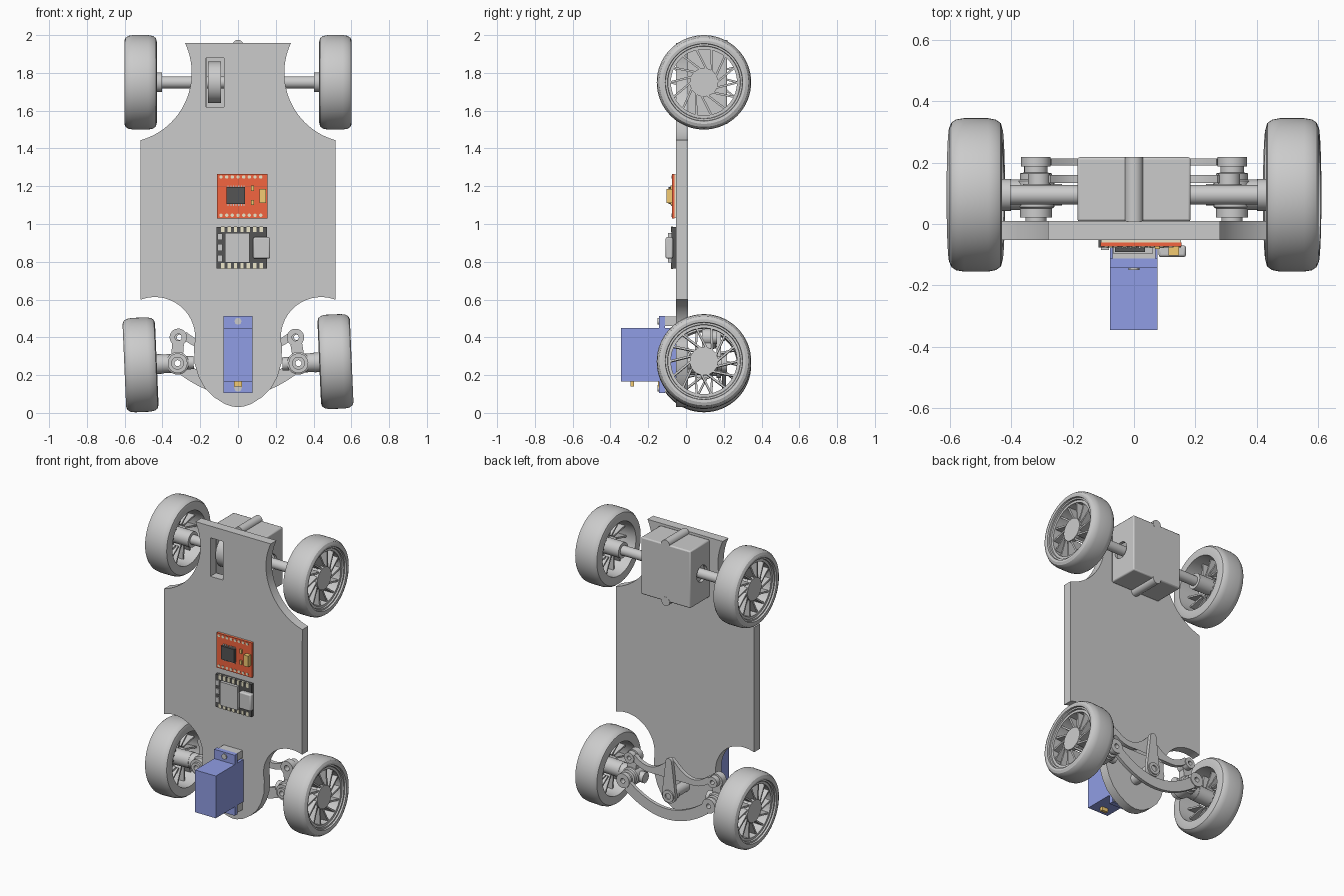
import bpy, bmesh
from math import sin, cos, pi, radians, hypot
from mathutils import Matrix, Vector

if "Cube" in bpy.data.objects:
    bpy.data.objects.remove(bpy.data.objects["Cube"])

I4 = Matrix.Identity(4)
AY = 0.095                      # y of the wheel axles


def material(name, rgb):
    m = bpy.data.materials.new(name)
    m.diffuse_color = (*rgb, 1)
    m.use_nodes = True
    m.node_tree.nodes["Principled BSDF"].inputs["Base Color"].default_value = m.diffuse_color
    return m


BLUE = material("blue", (0.28, 0.34, 0.78))
RED = material("red", (0.9, 0.13, 0.05))
DARK = material("dark", (0.09, 0.09, 0.09))
GOLD = material("gold", (0.9, 0.6, 0.17))
PALE = material("pale", (0.85, 0.8, 0.6))


def finish(name, bm, mat, M):
    bmesh.ops.remove_doubles(bm, verts=bm.verts, dist=1e-6)
    bmesh.ops.recalc_face_normals(bm, faces=bm.faces)
    bm.transform(M)
    me = bpy.data.meshes.new(name)
    bm.to_mesh(me)
    ob = bpy.data.objects.new(name, me)
    bpy.context.collection.objects.link(ob)
    if mat:
        me.materials.append(mat)
    return ob


def boxes(name, spans, mat=None):
    """Each span is x0, x1, y0, y1, z0, z1."""
    bm = bmesh.new()
    for x0, x1, y0, y1, z0, z1 in spans:
        bmesh.ops.create_cube(bm, size=1, matrix=Matrix.Translation(
            ((x0 + x1) / 2, (y0 + y1) / 2, (z0 + z1) / 2))
            @ Matrix.Diagonal((x1 - x0, y1 - y0, z1 - z0, 1)))
    return finish(name, bm, mat, I4)


def prism(name, polys, axis, t0, t1, mat=None, M=I4):
    """Extrude outlines: axis y takes (x, z) points, axis x takes (y, z)."""
    bm = bmesh.new()
    for poly in polys:
        f = bm.faces.new([bm.verts.new((u, t0, v) if axis == 'y' else (t0, u, v))
                          for u, v in poly])
        ext = bmesh.ops.extrude_face_region(bm, geom=[f])
        d = Vector((0, t1 - t0, 0) if axis == 'y' else (t1 - t0, 0, 0))
        bmesh.ops.translate(bm, vec=d, verts=[
            v for v in ext['geom'] if isinstance(v, bmesh.types.BMVert)])
    return finish(name, bm, mat, M)


def lathe(name, profile, axis, u, v, mat=None, M=I4, n=40):
    """Spin a closed (radius, along) profile round an axis through (u, v)."""
    bm, rings = bmesh.new(), []
    for i in range(n):
        c, s = cos(2 * pi * i / n), sin(2 * pi * i / n)
        rings.append([bm.verts.new((u + r * c, t, v + r * s) if axis == 'y'
                                   else (t, u + r * c, v + r * s)) for r, t in profile])
    k = len(profile)
    for i in range(n):
        a, b = rings[i], rings[(i + 1) % n]
        for j in range(k):
            q = (j + 1) % k
            if profile[j][0] or profile[q][0]:
                if profile[j][0] == 0:
                    bm.faces.new((a[j], a[q], b[q]))
                elif profile[q][0] == 0:
                    bm.faces.new((a[j], a[q], b[j]))
                else:
                    bm.faces.new((a[j], a[q], b[q], b[j]))
    return finish(name, bm, mat, M)


def rod(name, r, t0, t1, axis, u, v, mat=None, M=I4, hole=0):
    return lathe(name, [(hole, t0), (r, t0), (r, t1), (hole, t1)], axis, u, v, mat, M, 32)


def arc(cx, cz, r, a0, a1, n=24):
    return [(cx + r * cos(radians(a0 + (a1 - a0) * i / n)),
             cz + r * sin(radians(a0 + (a1 - a0) * i / n))) for i in range(n + 1)]


def ribbon(path, w):
    left, right = [], []
    for i, (x, z) in enumerate(path):
        (x0, z0), (x1, z1) = path[max(i - 1, 0)], path[min(i + 1, len(path) - 1)]
        l = hypot(x1 - x0, z1 - z0)
        nx, nz = -(z1 - z0) / l * w / 2, (x1 - x0) / l * w / 2
        left.append((x + nx, z + nz))
        right.append((x - nx, z - nz))
    return left + right[::-1]


def cut(ob, cutter):
    m = ob.modifiers.new("cut", 'BOOLEAN')
    m.operation, m.object, m.solver = 'DIFFERENCE', cutter, 'EXACT'
    cutter.hide_render = True
    cutter.display_type = 'WIRE'


# Chassis plate with wheel cut-outs and gear slot
half = (arc(0.615, 1.80, 0.37, 154.5, 254.5) + arc(0.44, 0.40, 0.213, 69.4, 194)
        + [(0.229, 0.26), (0.208, 0.19), (0.175, 0.13), (0.13, 0.085), (0.07, 0.047), (0.03, 0.034)])
plate = prism("chassis_plate", [half + [(0, 0.03)] + [(-x, z) for x, z in half[::-1]]],
              'y', -0.052, 0.01)
cut(plate, boxes("slot_cutter", [(-0.17, -0.075, -0.2, 0.05, 1.62, 1.88)]))

# Gearbox with hollow inside, side bores and screw bosses
gearbox = boxes("gearbox", [(-0.185, 0.185, 0.008, 0.218, 1.56, 1.945)])
bev = gearbox.modifiers.new("bevel", 'BEVEL')
bev.width, bev.segments = 0.008, 2
cut(gearbox, boxes("hollow_cutter", [(-0.165, 0.165, -0.05, 0.2, 1.585, 1.92)]))
cut(gearbox, rod("bore_cutter", 0.055, -0.3, 0.3, 'x', AY, 1.75))
for z, part in ((1.945, "top"), (1.56, "bottom")):
    rod("gearbox_boss_" + part, 0.03, 0.008, 0.219, 'y', 0, z)
rod("rear_axle", 0.032, -0.45, 0.45, 'x', AY, 1.75)
rod("drive_gear", 0.11, -0.158, -0.09, 'x', AY, 1.75)

# Wheels
TIRE = [(0.178, 0.432), (0.215, 0.43), (0.234, 0.435), (0.245, 0.45), (0.25, 0.475),
        (0.25, 0.555), (0.246, 0.58), (0.236, 0.595), (0.22, 0.602), (0.205, 0.60),
        (0.203, 0.588), (0.193, 0.588), (0.191, 0.578), (0.175, 0.578)]


def wheel(name, z, M):
    lathe(name + "_tire", TIRE, 'x', AY, z, M=M, n=64)
    lathe(name + "_hub", [(0, 0.402), (0.052, 0.402), (0.052, 0.55), (0.075, 0.55),
                          (0.075, 0.578), (0, 0.578)], 'x', AY, z, M=M)
    spokes = []
    for i in range(14):
        a = 2 * pi * i / 14
        p = [(AY + r * cos(a + t), z + r * sin(a + t)) for r, t in ((0.068, 0), (0.18, 0.45))]
        spokes.append(ribbon(p, 0.011))
    prism(name + "_spokes", spokes, 'x', 0.50, 0.572, M=M)


SZ, SX = 0.263, 0.32            # steering pivot
for side, part in ((1, "right"), (-1, "left")):
    flip = Matrix.Translation((0, AY, 0)) @ Matrix.Rotation(0 if side > 0 else pi, 4, 'Z') \
        @ Matrix.Translation((0, -AY, 0))
    wheel("rear_wheel_" + part, 1.75, flip)
    pivot = Vector((side * SX, 0, SZ))
    turn = Matrix.Translation(pivot) @ Matrix.Rotation(radians(-2.5), 4, 'Y') \
        @ Matrix.Translation(-pivot)
    wheel("front_wheel_" + part, SZ, turn @ flip)
    # Steering knuckle: stepped pivot, stub axle and arm
    x = side * SX
    lathe("knuckle_pivot_" + part, [(0.016, 0.008), (0.034, 0.008), (0.034, 0.022), (0.052, 0.022),
          (0.052, 0.05), (0.06, 0.055), (0.06, 0.14), (0.052, 0.145), (0.052, 0.165),
          (0.038, 0.168), (0.038, 0.19), (0.016, 0.19)], 'y', x, SZ, M=turn)
    rod("stub_axle_" + part, 0.05, *sorted((x + side * 0.03, side * 0.43)), 'x', AY, SZ, M=turn)
    rod("stub_boss_" + part, 0.035, *sorted((x - side * 0.085, x - side * 0.03)), 'x', AY, SZ, M=turn)
    prism("steering_arm_" + part, [ribbon([(x, SZ + 0.045), (side * 0.313, 0.365)], 0.062)],
          'y', 0.085, 0.13, M=turn)
    rod("steering_arm_eye_" + part, 0.046, 0.085, 0.13, 'y', side * 0.31, 0.40, M=turn, hole=0.018)
    rod("link_eye_" + part, 0.036, 0.13, 0.165, 'y', side * 0.31, 0.40, hole=0.014)
    rod("beam_eye_" + part, 0.048, 0.188, 0.218, 'y', x, SZ, hole=0.016)

# Front beam, tie link, servo horn
xs = [i / 20 for i in range(-20, 21)]
prism("front_beam", [ribbon([(0.29 * u, 0.125 + 0.11 * u * u) for u in xs], 0.07)], 'y', 0.19, 0.213)
prism("tie_link", [ribbon([(0.285 * u, 0.36 + 0.10 * (1 - abs(u) / 0.58) ** 2) for u in xs], 0.04)],
      'y', 0.133, 0.16)
prism("servo_horn", [arc(0, 0.235, 0.05, 172, 368) + arc(0, 0.465, 0.022, 8, 172, 12)],
      'y', 0.162, 0.186)
rod("horn_boss", 0.04, 0.12, 0.195, 'y', 0, 0.235, hole=0.02)
rod("servo_shaft", 0.035, -0.06, 0.165, 'y', 0, 0.235)

# Servo on the front face with mounting ears
boxes("servo_body", [(-0.078, 0.076, -0.345, -0.05, 0.165, 0.45),
                     (-0.078, 0.076, -0.143, -0.112, 0.105, 0.513)], BLUE)
boxes("servo_mounts", [(-0.07, 0.07, -0.112, -0.05, 0.46, 0.51),
                       (-0.07, 0.07, -0.112, -0.05, 0.11, 0.16)])
for z in (0.485, 0.13):
    rod("servo_screw", 0.018, -0.15, -0.11, 'y', 0, z)
boxes("servo_plug", [(-0.022, 0.022, -0.295, -0.275, 0.14, 0.17),
                     (-0.022, 0.022, -0.148, -0.14, 0.135, 0.165)], GOLD)

# Red driver board
boxes("driver_board", [(-0.11, 0.155, -0.074, -0.06, 1.03, 1.265)], RED)
boxes("driver_board_base", [(-0.108, 0.153, -0.06, -0.05, 1.032, 1.263)], PALE)
boxes("driver_chip", [(-0.062, 0.036, -0.092, -0.07, 1.105, 1.195)], DARK)
boxes("driver_chip_legs", [(-0.055 + i * 0.014, -0.049 + i * 0.014, -0.08, -0.07, 1.095, 1.205)
                           for i in range(7)])
boxes("driver_parts", [(0.113, 0.147, -0.102, -0.07, 1.11, 1.185)]
      + [(0.068, 0.084, -0.082, -0.07, z, z + 0.028) for z in (1.10, 1.175)], GOLD)
for i in range(8):
    for z in (1.046, 1.249):
        rod("driver_pad", 0.009, -0.076, -0.07, 'y', -0.09 + i * 0.03, z, PALE)

# Dark controller board with shield, port and edge pads
board = boxes("controller_board", [(-0.115, 0.153, -0.076, -0.05, 0.765, 0.985)], DARK)
boxes("controller_shield", [(-0.068, 0.062, -0.096, -0.07, 0.795, 0.953)])
port = boxes("controller_port", [(0.08, 0.17, -0.108, -0.07, 0.817, 0.93)])
b = port.modifiers.new("bevel", 'BEVEL')
b.width, b.segments = 0.008, 2
boxes("controller_pads", [(-0.09 + i * 0.034, -0.072 + i * 0.034, -0.079, -0.07, z, z + 0.03)
                          for i in range(7) for z in (0.763, 0.957)], PALE)
boxes("controller_buttons", [(-0.108, -0.082, -0.085, -0.07, z, z + 0.035)
                             for z in (0.80, 0.858, 0.915)])

# Smooth round parts while keeping hard edges
for ob in bpy.context.scene.objects:
    ob.select_set(not ob.hide_render)
bpy.context.view_layer.objects.active = plate
bpy.ops.object.shade_smooth_by_angle(angle=radians(30))
